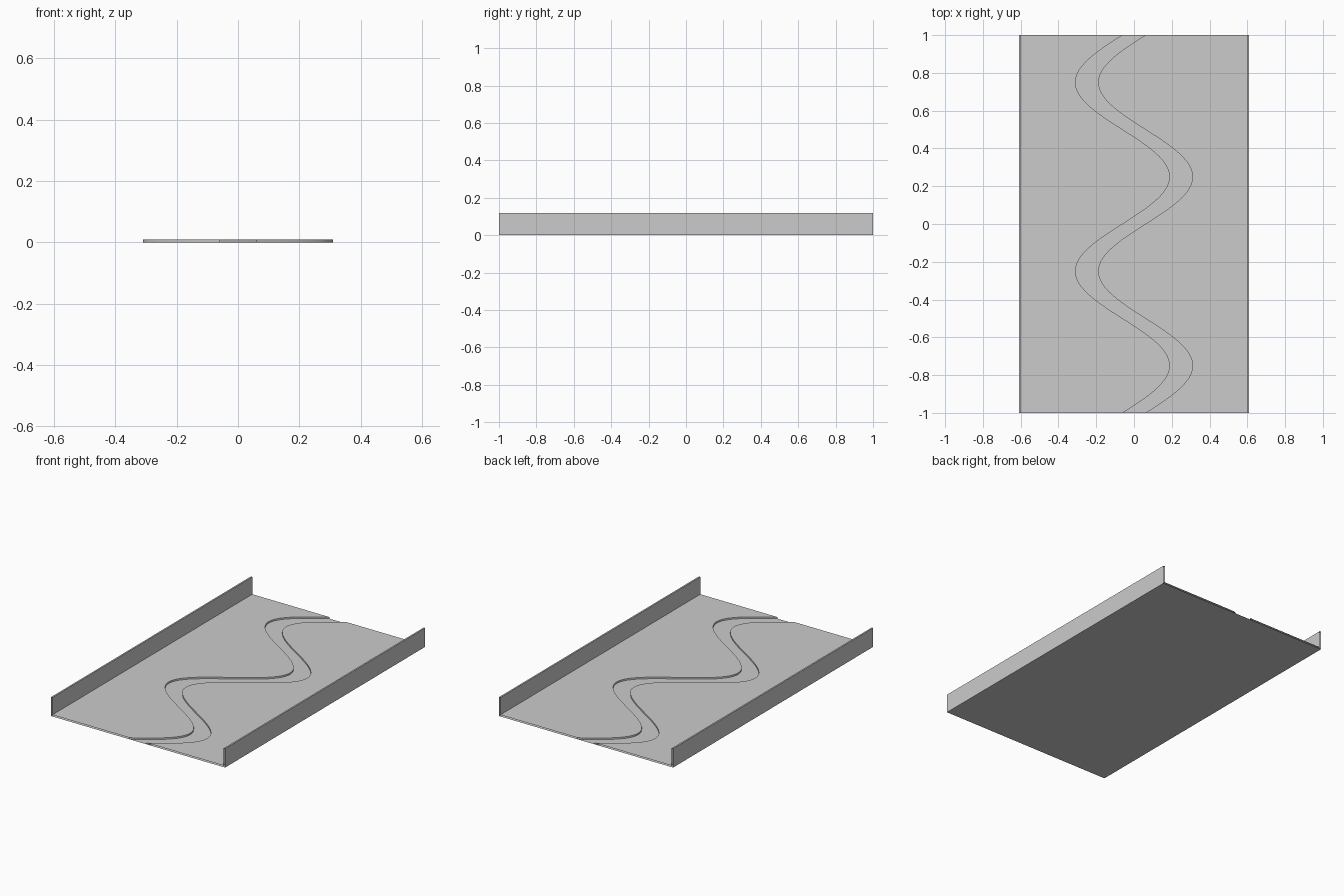
import bpy
import bmesh
import math

cube = bpy.data.objects.get("Cube")
if cube:
    bpy.data.objects.remove(cube, do_unlink=True)

INNER, OUTER = 0.60, 0.61      # side wall faces
FLOOR, TOP = 0.01, 0.12        # floor and wall heights
SWING, HALF = 0.25, 0.06       # channel sway and half width
LENGTH = 2.0

grey = bpy.data.materials.new("plain_grey")
grey.use_nodes = True
colour = (0.6, 0.6, 0.6, 1.0)
grey.diffuse_color = colour
grey.node_tree.nodes["Principled BSDF"].inputs["Base Color"].default_value = colour


def centre(y):
    """Sideways position of the winding channel."""
    return SWING * math.sin(2 * math.pi * y)


def sweep(name, section, steps=1):
    """Sweep an open cross-section from front to back, leaving the ends open."""
    bm = bmesh.new()
    previous = None
    for i in range(steps + 1):
        y = LENGTH * (i / steps - 0.5)
        row = [bm.verts.new((x, y, z)) for x, z in section(y)]
        if previous:
            for j in range(len(row) - 1):
                bm.faces.new((previous[j], previous[j + 1], row[j + 1], row[j]))
        previous = row
    mesh = bpy.data.meshes.new(name)
    bm.to_mesh(mesh)
    bm.free()
    mesh.materials.append(grey)
    obj = bpy.data.objects.new(name, mesh)
    bpy.context.collection.objects.link(obj)
    return obj


# Underside, which is also the bed of the channel
sweep("base_sheet", lambda y: [(OUTER, 0), (-OUTER, 0)])

for side, label in ((-1, "right"), (1, "left")):
    # Sections run towards +x so that faces point outwards
    def wall(y, s=side):
        pts = [(s * OUTER, 0), (s * OUTER, TOP), (s * INNER, TOP), (s * INNER, FLOOR)]
        return pts[::-s]

    def panel(y, s=side):
        edge = centre(y) + s * HALF
        pts = [(s * INNER, FLOOR), (edge, FLOOR), (edge, 0)]
        return pts[::-s]

    # Tall side wall
    sweep(label + "_wall", wall)

    # Raised floor with its winding channel edge
    floor = sweep(label + "_floor", panel, steps=128)
    bpy.ops.object.select_all(action="DESELECT")
    floor.select_set(True)
    bpy.context.view_layer.objects.active = floor
    bpy.ops.object.shade_smooth_by_angle(angle=math.radians(30))
